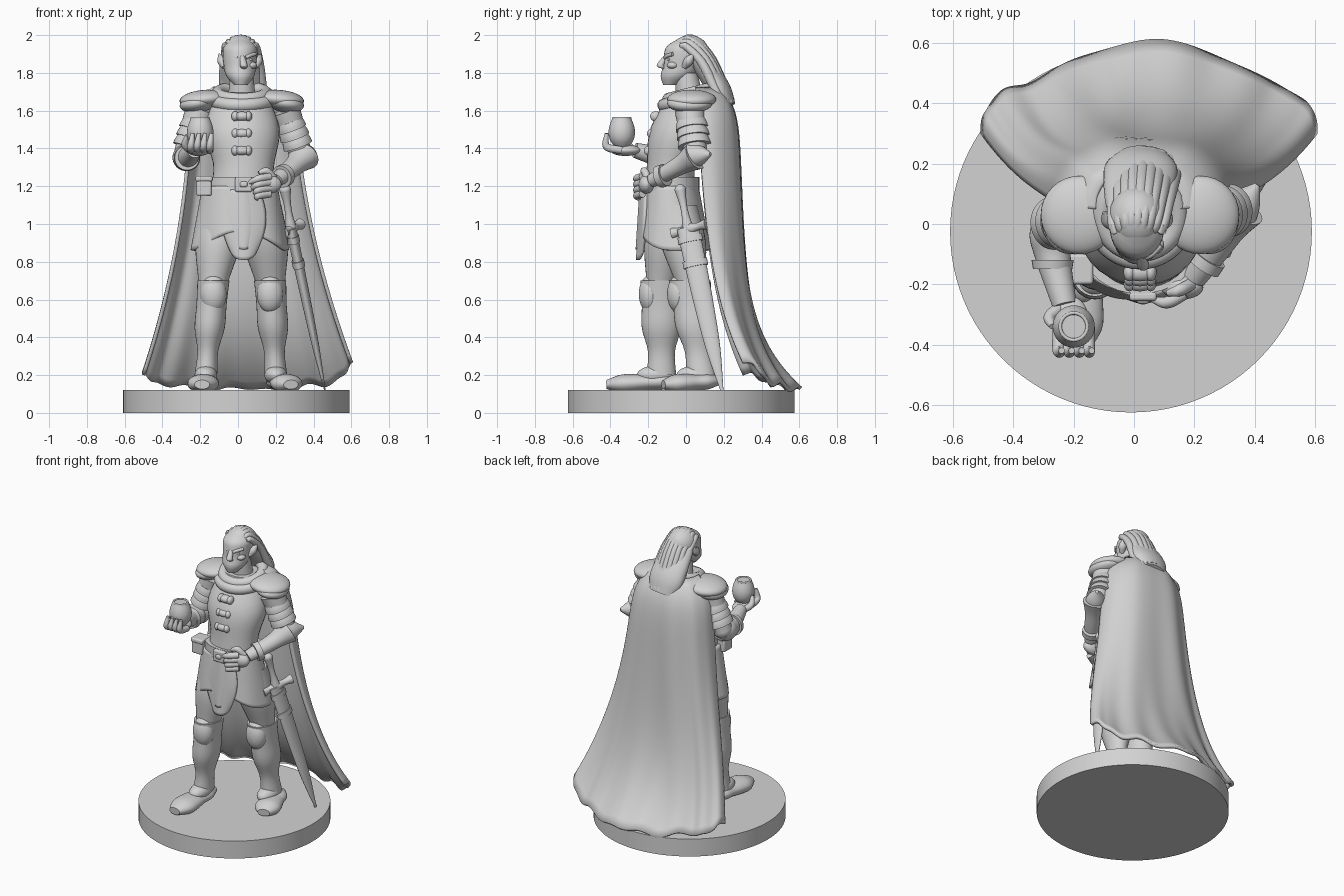
import bpy
import bmesh
from math import sin, cos, pi, radians
from mathutils import Vector

default_cube = bpy.data.objects.get("Cube")
if default_cube:
    bpy.data.objects.remove(default_cube, do_unlink=True)

# One plain material for the whole figure
grey = (.65, .65, .65, 1)
stone = bpy.data.materials.new("plain grey")
stone.use_nodes = True
stone.diffuse_color = grey
stone.node_tree.nodes["Principled BSDF"].inputs["Base Color"].default_value = grey
parts = []


def sample(values, t):
    """Smooth curve through evenly spaced numbers or vectors."""
    last = len(values) - 1
    i = min(int(t * last), last - 1)
    t = t * last - i
    start, end = values[i], values[i + 1]
    before = values[i - 1] if i else start * 2 - end
    after = values[i + 2] if i + 2 <= last else end * 2 - start
    leave, arrive = (end - before) / 2, (after - start) / 2
    bend = (end - start) * 3 - leave * 2 - arrive
    twist = (start - end) * 2 + leave + arrive
    return start + leave * t + bend * t ** 2 + twist * t ** 3


def finish(name, bm):
    bmesh.ops.recalc_face_normals(bm, faces=bm.faces)
    mesh = bpy.data.meshes.new(name)
    bm.to_mesh(mesh)
    bm.free()
    obj = bpy.data.objects.new(name, mesh)
    bpy.context.collection.objects.link(obj)
    mesh.materials.append(stone)
    parts.append(obj)
    return obj


def skin(bm, rows, wrap):
    """Join neighbouring rows of vertices with quads."""
    count = len(rows[0])
    for lower, upper in zip(rows, rows[1:]):
        for i in range(count if wrap else count - 1):
            j = (i + 1) % count
            bm.faces.new((lower[i], lower[j], upper[j], upper[i]))


def limb(name, path, radii, depth=1, flat=False, steps=16, sides=32):
    """Skin oval rings along a smooth path; flat keeps the rings level."""
    path = [Vector(point) for point in path]
    bm = bmesh.new()
    rows = []
    for step in range(steps + 1):
        t = step / steps
        centre, radius = sample(path, t), sample(radii, t)
        along = Vector((0, 0, 1))
        if not flat:
            along = (sample(path, min(t + .01, 1)) - sample(path, max(t - .01, 0))).normalized()
        across = Vector((1, 0, 0))
        across = (across - along * across.dot(along)).normalized()
        up = along.cross(across) * depth
        angles = [2 * pi * k / sides for k in range(sides)]
        rows.append([bm.verts.new(centre + (across * cos(a) + up * sin(a)) * radius) for a in angles])
    skin(bm, rows, wrap=True)
    bm.faces.new(rows[0])
    bm.faces.new(rows[-1])
    return finish(name, bm)


def sheet(name, place, columns, rows, thickness, wrap=False):
    """Cloth from a function of two values running from nought to one."""
    bm = bmesh.new()
    across = columns if wrap else columns - 1
    verts = [[bm.verts.new(place(i / across, j / (rows - 1))) for i in range(columns)] for j in range(rows)]
    skin(bm, verts, wrap)
    solid = finish(name, bm).modifiers.new("thickness", 'SOLIDIFY')
    solid.thickness = thickness
    solid.offset = 0


def ball(name, centre, size, tilt=0):
    bm = bmesh.new()
    bmesh.ops.create_uvsphere(bm, u_segments=32, v_segments=16, radius=1)
    obj = finish(name, bm)
    obj.location, obj.scale, obj.rotation_euler = centre, size, (0, tilt, 0)


def box(name, centre, size):
    bm = bmesh.new()
    bmesh.ops.create_cube(bm, size=1)
    bmesh.ops.scale(bm, vec=size, verts=bm.verts)
    obj = finish(name, bm)
    obj.location = centre
    rounding = obj.modifiers.new("rounding", 'BEVEL')
    rounding.width, rounding.segments = .01, 3


def hoop(name, centre, radius, thickness, tip):
    bpy.ops.mesh.primitive_torus_add(major_radius=radius, minor_radius=thickness, major_segments=40,
                                     location=centre, rotation=(radians(tip), 0, 0))
    obj = bpy.context.object
    obj.name = name
    obj.data.materials.append(stone)
    parts.append(obj)


# Round base
limb("base", [(-.01, -.025, 0), (-.01, -.025, .12)], [.6, .6], flat=True, steps=1, sides=96)

# Legs, boots and feet
legs = [("right", (-.08, -.07, 1.1), (-.13, -.13, .7), (-.17, -.13, .2), (-.19, -.42, .15)),
        ("left", (.12, -.05, 1.1), (.17, .02, .7), (.2, .08, .2), (.28, -.12, .15))]
for name, hip, knee, ankle, toe in legs:
    limb(name + "_thigh", [hip, knee], [.11, .12, .08], flat=True)
    limb(name + "_boot", [knee, ankle], [.085, .08, .08, .055, .06], depth=1.3, flat=True)
    x, y, z = knee
    ball(name + "_knee_plate", (x, y - .06, z - .07), (.07, .06, .1))
    x, y, z = ankle
    limb(name + "_foot", [(x, y + .09, .17), toe], [.04, .07, .07, .08, .08, .04], depth=.6)
    ball(name + "_instep", (x, y - .03, z), (.06, .1, .05))

# Torso, belt, pouch and clasps
limb("torso", [(.01, -.08, 1.1), (.03, -.08, 1.3), (.02, -.03, 1.5), (.02, .02, 1.7)],
     [.18, .16, .2, .13], depth=.8, flat=True)
limb("belt", [(.02, -.08, 1.17), (.02, -.08, 1.25)], [.19, .19], depth=.8, flat=True, steps=1)
box("buckle", (.03, -.24, 1.21), (.09, .03, .08))
box("buckle_plate", (.03, -.25, 1.21), (.04, .03, .03))
box("pouch", (-.18, -.15, 1.2), (.08, .09, .1))
box("pouch_flap", (-.18, -.15, 1.24), (.09, .1, .03))
for row in range(3):
    z = 1.57 - row / 11
    y = -.16 - row / 60
    ball("clasp", (.02, y, z), (.05, .03, .025))
    for side in (-1, 1):
        ball("clasp_stud", (.02 + side * .035, y, z), (.02, .03, .027))


# Flared tunic with an open front, and the front panel
def tunic(u, v):
    a = 2 * pi * u
    front = max(0, -sin(a))
    hem = .86 + front ** 3 / 10
    flare = (.19 + .06 * v) * (1 + .02 * v * sin(a * 6))
    return (.01 + flare * cos(a), -.08 + .02 * v + .72 * flare * sin(a), 1.2 + (hem - 1.2) * v)


def panel(scale, forward):
    def place(u, v):
        side = 2 * u - 1
        half = (.08 + .04 * sin(pi * v) - .02 * v * v) * scale
        drop = (.37 - .04 * abs(side) ** 3) * v * (1 + scale) / 2
        return (.03 + side * half, -.235 - .02 * v - forward + .03 * side * side, 1.18 - drop)
    return place


sheet("tunic_skirt", tunic, columns=72, rows=16, thickness=.02, wrap=True)
sheet("front_panel", panel(scale=1, forward=0), columns=16, rows=20, thickness=.02)
sheet("front_panel_inset", panel(scale=.7, forward=.007), columns=16, rows=20, thickness=.01)

# Arms with shoulder plates and overlapping bands
arms = [("right", -1, (-.2, .02, 1.6), (-.28, 0, 1.37)), ("left", 1, (.25, .02, 1.6), (.33, .05, 1.38))]
for name, side, shoulder, elbow in arms:
    limb(name + "_upper_arm", [shoulder, elbow], [.08, .07, .06])
    ball(name + "_elbow", elbow, (.06, .06, .06))
    start, end = Vector(shoulder), Vector(elbow)
    for k in range(3):
        t = .25 + k / 5
        limb(name + "_arm_band", [start.lerp(end, t), start.lerp(end, t + .2)], [.07, .077, .08], depth=1.1)
    middle = .02 + side * .2
    ball(name + "_shoulder_plate", (middle, .03, 1.66), (.13, .13, .05), tilt=side * radians(5))
    ball(name + "_shoulder_rim", (middle + side * .03, .02, 1.64), (.1, .12, .05), tilt=side * radians(10))

# Right forearm, open hand and cup
limb("right_forearm", [(-.28, .03, 1.36), (-.27, -.1, 1.35), (-.23, -.27, 1.39)], [.05, .07, .06, .05, .04])
for y in (-.03, -.12):
    limb("right_bracer_band", [(-.27, y, 1.35), (-.27, y - .03, 1.35)], [.07, .065])
ball("right_palm", (-.21, -.32, 1.39), (.06, .08, .03))
for k in range(4):
    x = -.25 + k / 30
    limb("right_finger", [(x, -.34, 1.39), (x, -.42, 1.41), (x + .01, -.42, 1.48)], [.02, .02, .01])
limb("right_thumb", [(-.25, -.28, 1.39), (-.28, -.31, 1.42), (-.27, -.34, 1.47)], [.02, .02, .01])
limb("cup", [(-.2, -.34, 1.4), (-.2, -.34, 1.56)], [.03, .06, .07, .065, .05], flat=True)
hoop("cup_rim", (-.2, -.34, 1.56), radius=.045, thickness=.006, tip=0)

# Left forearm with flared, pointed gauntlet, and the hand resting on the belt
limb("left_gauntlet", [(.2, -.18, 1.23), (.29, -.05, 1.3), (.35, .05, 1.36)], [.04, .05, .06, .085], depth=.9)
limb("gauntlet_point", [(.34, .03, 1.36), (.41, .13, 1.37)], [.07, .05, .01])
limb("gauntlet_cuff", [(.25, -.11, 1.26), (.23, -.14, 1.25)], [.06, .06])
ball("left_palm", (.16, -.21, 1.21), (.07, .04, .05))
for k in range(4):
    z = 1.25 - k * .03
    limb("left_finger", [(.17, -.23, z), (.11, -.26, z - .01), (.06 + k / 80, -.25, z - .03)], [.02, .02, .01])
limb("left_thumb", [(.19, -.2, 1.24), (.15, -.22, 1.28), (.11, -.23, 1.27)], [.02, .02, .01])

# Sheathed sword
hilt, throat, tip = Vector((.25, -.03, 1.18)), Vector((.28, .01, .98)), Vector((.46, .19, .12))
ball("sword_pommel", hilt, (.03, .03, .03))
limb("sword_grip", [hilt, throat], [.03, .02, .02, .03])
limb("sword_guard", [(.24, -.07, .95), (.33, .11, 1)], [.03, .02, .03, .02, .03])
limb("scabbard", [throat, tip], [.028, .027, .024, .018, .004], depth=2.1)
for t in (.05, .2):
    limb("scabbard_band", [throat.lerp(tip, t), throat.lerp(tip, t + .04)], [.033, .033], depth=2)


# Cape: draped over the shoulders, sweeping out to a ragged hem
def cape(u, v):
    gather = (1 - v) ** 18
    left = -.25 * (1 + v * v) * (1 - gather / 2)
    right = .3 * (1 + v ** 1.8) * (1 - gather / 2)
    a = pi * u
    edge = .05 + .1 * v + .15 * v ** 4
    back = .27 + .06 * v + (.19 + .1 * sin(a) ** 12) * v ** 6 - .1 * gather
    fold = (.004 + .012 * v) * sin(u * 30 + 3 * sin(u * 5) + v) * sin(a)
    ragged = .01 * (sin(u * 47) + sin(u * 29))
    hem = .13 + .07 * abs(cos(a)) ** 5 + .07 * u ** 8 + ragged
    x = (left + right) / 2 - (right - left) / 2 * cos(a)
    return (x, edge + (back - edge) * abs(sin(a)) ** .7 + fold, 1.72 + (hem - 1.72) * v)


sheet("cape", cape, columns=96, rows=40, thickness=.02)
hoop("cape_collar", (.02, .03, 1.69), radius=.125, thickness=.035, tip=14)
hoop("cape_collar_fold", (.02, .03, 1.66), radius=.15, thickness=.035, tip=12)

# Head and face
limb("neck", [(.02, .03, 1.6), (.02, 0, 1.8)], [.08, .06], flat=True)
limb("head", [(.015, -.08, 1.735), (.01, -.03, 1.82), (.01, -.01, 1.91), (.01, .01, 1.99)],
     [.035, .075, .085, .09, .085, .03], depth=1.15, flat=True)
limb("nose", [(.02, -.1, 1.9), (.03, -.135, 1.84), (.03, -.11, 1.82)], [.01, .02, .01], flat=True)
ball("chin", (.02, -.1, 1.76), (.03, .02, .02))
ball("upper_lip", (.02, -.11, 1.8), (.03, .02, .006))
ball("lower_lip", (.02, -.11, 1.79), (.02, .02, .007))
for side in (-1, 1):
    x = .02 + side * .04
    limb("brow", [(x - side * .02, -.11, 1.88), (x, -.1, 1.89), (x + side * .03, -.07, 1.9)], [.01, .01])
    ball("eye", (x, -.09, 1.87), (.017, .01, .008))
    ball("cheekbone", (x + side * .01, -.07, 1.84), (.03, .03, .02))
    limb("ear", [(.01 + side * .08, -.01, 1.83), (.01 + side * .11, .04, 1.9)], [.015, .025, .004])

# Swept-back long hair
ball("hair_cap", (.01, .02, 1.9), (.095, .105, .1))
limb("long_hair", [(.01, .03, 1.92), (.01, .08, 1.85), (.02, .16, 1.74), (.03, .22, 1.62)],
     [.08, .1, .11, .12, .12, .09], depth=.5)
spine = [(.06, -.06, 1.95), (.08, .03, 1.985), (.09, .12, 1.9), (.1, .19, 1.76), (.11, .24, 1.65)]
for k in range(9):
    s = k / 4 - 1
    drop = s * s / 25
    strand = [(.01 + w * s + max(0, y) / 10, y + (drop if y < 0 else -drop), z - drop) for w, y, z in spine]
    limb("hair_strand", strand, [.015, .02, .025, .02])

# Smooth shading with kept hard edges
bpy.ops.object.select_all(action='DESELECT')
for obj in parts:
    obj.select_set(True)
bpy.context.view_layer.objects.active = parts[0]
bpy.ops.object.shade_smooth_by_angle(angle=radians(45))
